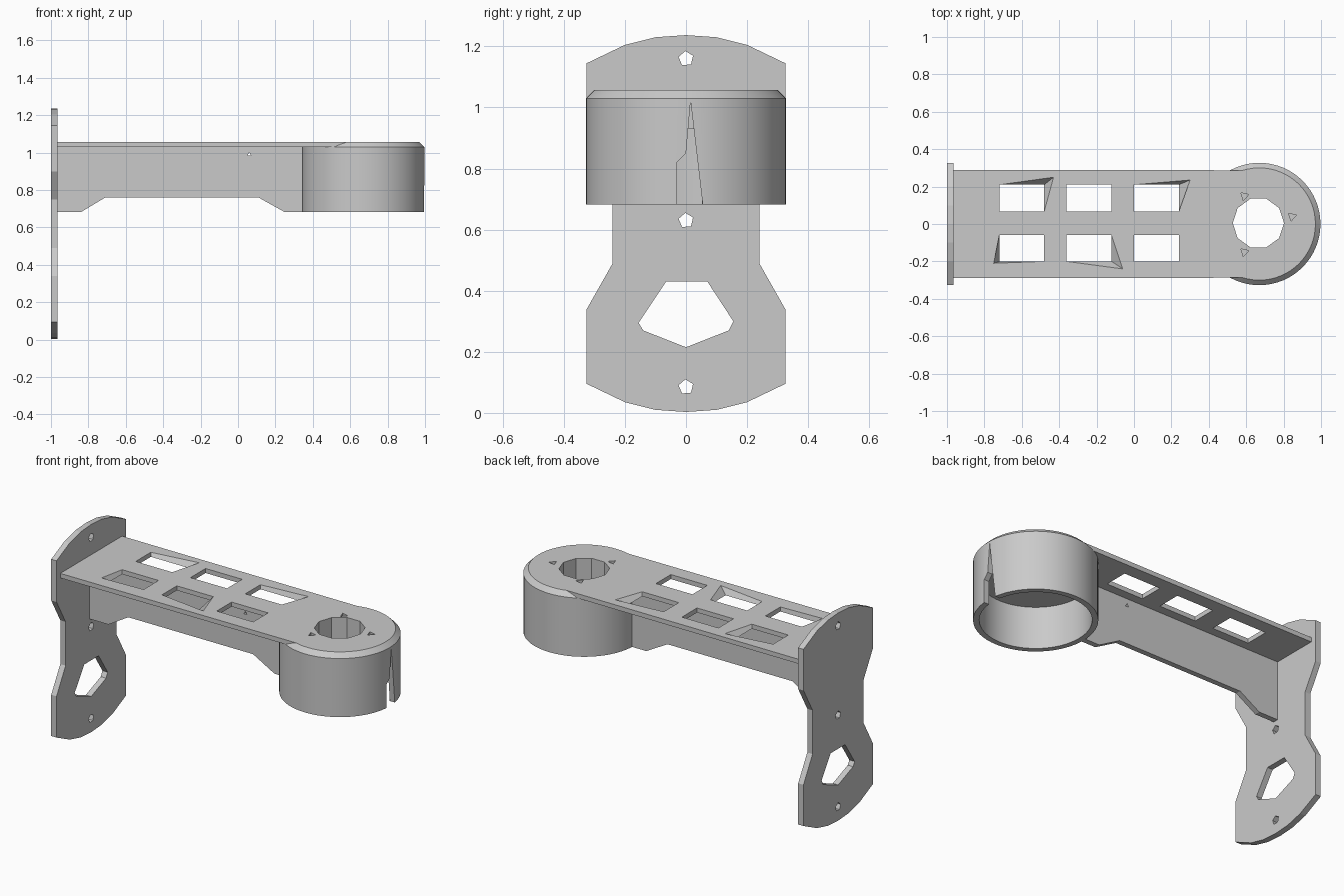
import bpy, bmesh
from math import sin, cos, pi, radians

cube = bpy.data.objects.get("Cube")
if cube:
    bpy.data.objects.remove(cube, do_unlink=True)

grey = bpy.data.materials.new("matte grey")
grey.use_nodes = True
grey.diffuse_color = (0.59, 0.59, 0.59, 1)
grey.node_tree.nodes["Principled BSDF"].inputs["Base Color"].default_value = (0.59, 0.59, 0.59, 1)


def loft(name, rings):
    """Solid through rings of equal point count, capped at both ends."""
    bm = bmesh.new()
    loops = [[bm.verts.new(p) for p in ring] for ring in rings]
    n = len(loops[0])
    for a, b in zip(loops, loops[1:]):
        for i in range(n):
            j = (i + 1) % n
            bm.faces.new((a[i], a[j], b[j], b[i]))
    bm.faces.new(loops[0][::-1])
    bm.faces.new(loops[-1])
    bmesh.ops.recalc_face_normals(bm, faces=bm.faces)
    mesh = bpy.data.meshes.new(name)
    bm.to_mesh(mesh)
    bm.free()
    mesh.materials.append(grey)
    obj = bpy.data.objects.new(name, mesh)
    bpy.context.collection.objects.link(obj)
    return obj


def prism(name, points, axis, low, high):
    """Extrude a 2D outline along the x, y or z axis."""
    def place(p, d):
        return {"x": (d, *p), "y": (p[0], d, p[1]), "z": (*p, d)}[axis]
    return loft(name, [[place(p, d) for p in points] for d in (low, high)])


def circle(cx, cy, r, n, turn=0.0):
    return [(cx + r * cos(turn + 2 * pi * i / n), cy + r * sin(turn + 2 * pi * i / n))
            for i in range(n)]


def cut(obj, cutter):
    cutter.hide_render = True
    mod = obj.modifiers.new("cut", "BOOLEAN")
    mod.operation = "DIFFERENCE"
    mod.solver = "EXACT"
    mod.object = cutter
    bpy.ops.object.select_all(action="DESELECT")
    bpy.context.view_layer.objects.active = obj
    obj.select_set(True)
    bpy.ops.object.modifier_apply(modifier=mod.name)
    bpy.data.objects.remove(cutter, do_unlink=True)


# Wall plate: waisted outline mirrored in both directions
MID = 0.62
quarter = [(0.24, 0.13), (0.325, 0.28), (0.325, 0.525), (0.2, 0.585), (0.1, 0.61)]
right_side = [(y, MID - z) for y, z in quarter[::-1]] + [(y, MID + z) for y, z in quarter]
outline = [(0, 0.003)] + right_side + [(0, 1.237)] + [(-y, z) for y, z in right_side[::-1]]
wall_plate = prism("wall_plate", outline, "x", -1.0, -0.965)
cable_hole = [(-0.155, 0.295), (-0.065, 0.43), (0.07, 0.43), (0.155, 0.3),
              (0.14, 0.27), (0, 0.215), (-0.14, 0.27)]
cut(wall_plate, prism("cable_cutter", cable_hole, "x", -1.1, -0.9))
for z in (0.085, 0.63, 1.16):
    cut(wall_plate, prism("screw_cutter", circle(0, z, 0.025, 5, 0.4), "x", -1.1, -0.9))

# Top plate of the arm, ending in a hollow curve that fits the cup
CUP_X, UNDER, TOP, SIDES = 0.67, 1.03, 1.057, 64
curve = [(CUP_X - 0.3 * cos(2 * pi * i / SIDES), 0.3 * sin(2 * pi * i / SIDES))
         for i in range(-13, 14)]
arm_top = prism("arm_top", [(-0.97, -0.29)] + curve + [(-0.97, 0.29)], "z", UNDER, TOP)

# Two rows of windows; some have one upper corner pulled outwards
LOWER, UPPER = (-0.2, -0.06), (0.068, 0.21)
windows = [
    (-0.72, LOWER, {0: (-0.75, -0.21)}), (-0.72, UPPER, {2: (-0.43, 0.25)}),
    (-0.36, LOWER, {1: (-0.06, -0.24)}), (-0.36, UPPER, {}),
    (0.0, LOWER, {}), (0.0, UPPER, {2: (0.3, 0.235)}),
]
for x, (y0, y1), pulled in windows:
    base = [(x, y0), (x + 0.24, y0), (x + 0.24, y1), (x, y1)]
    rim = [pulled.get(i, p) for i, p in enumerate(base)]
    rings = [[(*p, z) for p in pts] for pts, z in
             ((base, UNDER - 0.05), (base, UNDER), (rim, TOP), (rim, TOP + 0.05))]
    cut(arm_top, loft("window_cutter", rings))

# Thin central web under the arm
web = [(-0.97, 0.682), (-0.84, 0.682), (-0.71, 0.76), (0.11, 0.76),
       (0.25, 0.682), (0.36, 0.682), (0.36, UNDER), (-0.97, UNDER)]
arm_web = prism("arm_web", web, "y", -0.016, 0.016)
cut(arm_web, prism("pin_cutter", circle(0.06, 0.99, 0.012, 3, pi / 2), "y", -0.2, 0.2))

# Cup: revolved profile, open below, thick roof, bevelled upper rim
profile = [(0.295, 0.93), (0.295, 0.682), (0.327, 0.682), (0.327, UNDER), (0.3, TOP)]
cup = loft("cup", [[(*p, z) for p in circle(CUP_X, 0, r, SIDES)] for r, z in profile])
cut(cup, prism("bore_cutter", circle(CUP_X - 0.005, 0.005, 0.137, 10), "z", 0.8, 1.2))
slot = [(-0.03, 0.6), (-0.03, 0.82), (0, 0.85), (0.015, 1.02), (0.055, 0.68), (0.055, 0.6)]
cut(cup, prism("slot_cutter", slot, "x", 0.96, 1.1))
for x, y in ((0.59, 0.15), (0.845, 0.04), (0.59, -0.15)):
    cut(cup, prism("small_cutter", circle(x, y, 0.025, 3, 0.3), "z", 1.0, 1.2))
bpy.ops.object.select_all(action="DESELECT")
cup.select_set(True)
bpy.context.view_layer.objects.active = cup
bpy.ops.object.shade_smooth_by_angle(angle=radians(25))
